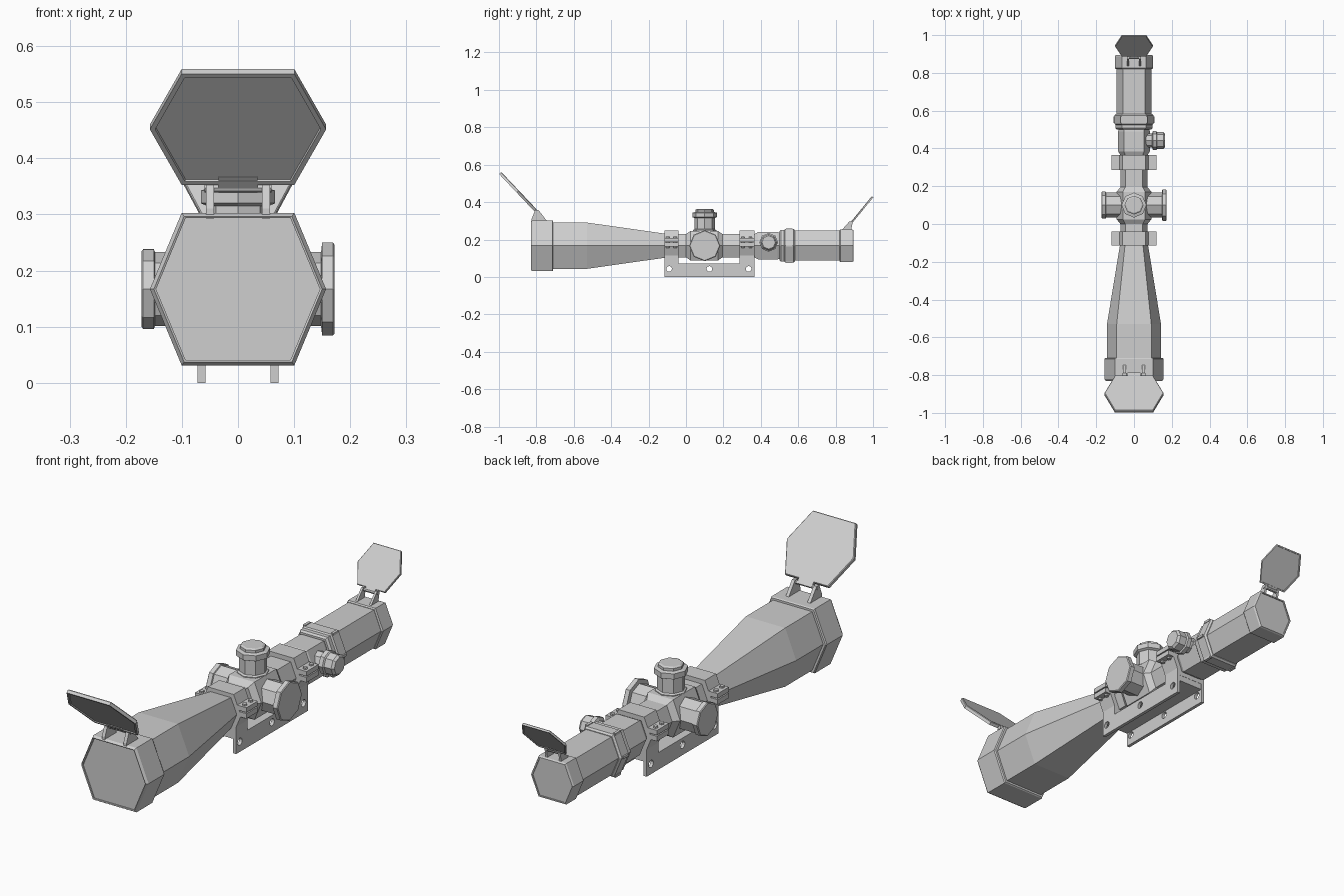
import bpy, bmesh, math
from mathutils import Vector

cube = bpy.data.objects.get("Cube")
if cube:
    bpy.data.objects.remove(cube, do_unlink=True)

grey = bpy.data.materials.new("light grey")
grey.use_nodes = True
colour = (0.62, 0.62, 0.62, 1)
grey.diffuse_color = colour
grey.node_tree.nodes["Principled BSDF"].inputs["Base Color"].default_value = colour

X, Y, Z = Vector((1, 0, 0)), Vector((0, 1, 0)), Vector((0, 0, 1))
AXIS = 0.167  # height of the optical axis
HEX = [(1, 0), (.64, .865), (-.64, .865), (-1, 0), (-.64, -.865), (.64, -.865)]


def ngon(n):
    return [(math.cos(math.tau * i / n), math.sin(math.tau * i / n)) for i in range(n)]


OCT = ngon(8)


def loft(name, shape, stations, origin=(0, 0, 0), u=X, v=Z, w=Y):
    """Skin a 2D shape through (distance, scale) stations along w."""
    bm = bmesh.new()
    rings = [[bm.verts.new(Vector(origin) + u * (p * s) + v * (q * s) + w * d)
              for p, q in shape] for d, s in stations]
    n = len(shape)
    for a, b in zip(rings, rings[1:]):
        for i in range(n):
            j = (i + 1) % n
            bm.faces.new((a[i], a[j], b[j], b[i]))
    bm.faces.new(rings[0])
    bm.faces.new(rings[-1])
    bmesh.ops.recalc_face_normals(bm, faces=bm.faces)
    mesh = bpy.data.meshes.new(name)
    bm.to_mesh(mesh)
    bm.free()
    mesh.materials.append(grey)
    obj = bpy.data.objects.new(name, mesh)
    bpy.context.collection.objects.link(obj)
    return obj


def box(name, x, y, z):
    shape = [(x[0], z[0]), (x[1], z[0]), (x[1], z[1]), (x[0], z[1])]
    return loft(name, shape, [(y[0], 1), (y[1], 1)])


def plate(name, profile, x0, x1):
    """Extrude a y-z profile across x."""
    return loft(name, profile, [(x0, 1), (x1, 1)], u=Y, v=Z, w=X)


# Main tube sections, each a hexagonal loft along y
centre = (0, 0, AXIS)
loft("front_cap", HEX, [(-.822, .146), (-.828, .146), (-.83, .15), (-.82, .157),
                        (-.715, .157), (-.71, .153), (-.71, .14)], centre)
loft("front_bell", HEX, [(-.72, .143), (-.53, .143), (-.11, .074)], centre)
loft("main_tube", HEX, [(-.12, .072), (.4, .072)], centre)
loft("turret_housing", HEX, [(.0, .072), (.025, .092), (.17, .092), (.195, .072)], centre)
loft("rear_housing", HEX, [(.365, .072), (.385, .084), (.49, .084), (.51, .078)], centre)
loft("zoom_ring", HEX, [(.5, .09), (.508, .098), (.525, .098), (.53, .104),
                        (.575, .104), (.582, .096)], centre)
loft("eyepiece", HEX, [(.57, .093), (.84, .093)], centre)
loft("rear_cap", HEX, [(.82, .095), (.825, .1), (.888, .1), (.895, .096),
                       (.895, .09), (.891, .09)], centre)
# Grip ribs on the zoom ring corners
for p, q in HEX:
    px, pz = p * .102, AXIS + q * .102
    box("zoom_rib", (px - .006, px + .006), (.535, .57), (pz - .005, pz + .005))

# Elevation turret on top
loft("top_turret", OCT, [(.2, .062), (.25, .062), (.255, .055), (.315, .055),
                         (.32, .066), (.343, .066), (.347, .05), (.358, .05),
                         (.363, .042)], (0, .1, 0), u=X, v=Y, w=Z)

# Side turrets, the left one with a larger cap
for side, cap in ((1, .083), (-1, .071)):
    loft("side_turret", OCT, [(.03, .066), (.125, .066), (.148, .066), (.15, cap),
                              (.169, cap), (.172, cap - .004)],
         (0, .1, AXIS), u=Y, v=Z, w=X * side)

# Small adjustment knob on the rear housing
loft("rear_knob", OCT, [(.05, .036), (.095, .036), (.1, .05), (.118, .05),
                        (.122, .044), (.155, .044), (.165, .036)],
     (0, .442, .185), u=Y, v=Z, w=X)

# Mount: side rails with towers, a bridge, and drilled holes
rail = [(-.115, 0), (.365, 0), (.365, .18), (.285, .18), (.285, .072),
        (-.04, .072), (-.04, .18), (-.115, .18)]
cutters = []
for hole_y in (-.09, .125, .335):
    cutter = loft("hole_cutter", ngon(12), [(-.1, .015), (.1, .015)],
                  (0, hole_y, .043), u=Y, v=Z, w=X)
    cutter.hide_render = True
    cutter.hide_viewport = True
    cutter.display_type = "WIRE"
    cutters.append(cutter)
for side, x0 in (("left", .058), ("right", -.072)):
    obj = plate(side + "_mount_rail", rail, x0, x0 + .014)
    for cutter in cutters:
        mod = obj.modifiers.new("hole", "BOOLEAN")
        mod.operation = "DIFFERENCE"
        mod.solver = "EXACT"
        mod.object = cutter
box("mount_bridge", (-.059, .059), (-.114, .364), (.06, .071))

# Clamp rings with bolted ears
for y0, y1 in ((-.115, -.04), (.285, .365)):
    mid = (y0 + y1) / 2
    box("ring_base", (-.059, .059), (y0 + .001, y1 - .001), (.065, .13))
    loft("clamp_ring", HEX, [(y0, .094), (y1, .094)], centre)
    for side in (-1, 1):
        ear = sorted((side * .055, side * .12))
        box("lower_ear", ear, (y0, y1), (.162, .183))
        box("upper_ear", ear, (y0, y1), (.188, .208))
        for dy in (-.02, .02):
            loft("ear_bolt", ngon(6), [(.155, .01), (.215, .01)],
                 (side * .1, mid + dy, 0), u=X, v=Y, w=Z)


def flip_lid(name, end, size, lid_centre, slope, cap_top, cap_y, thick):
    """Open hexagonal lid with a recessed inner face, hinge arms and pin."""
    up = Vector((0, end * slope[0], slope[1])).normalized()
    inner = Vector((0, end * up.z, -abs(up.y)))
    loft(name + "_lid", HEX, [(-thick, size * .98), (-thick * .6, size), (thick, size),
                              (thick, size * .94), (thick * .5, size * .93)],
         lid_centre, u=X, v=up, w=inner)
    # Hinge tongue reaching from the lid edge down to the pin
    edge = Vector(lid_centre) - up * size * .86
    tongue = [(-size * .22, -size * .14), (size * .22, -size * .14),
              (size * .22, size * .1), (-size * .22, size * .1)]
    loft(name + "_hinge_tongue", tongue, [(-thick, 1), (thick * .8, 1)],
         edge, u=X, v=up, w=inner)
    pin = edge - up * size * .1
    loft(name + "_hinge_pin", ngon(8), [(-size * .38, .008), (size * .38, .008)],
         pin, u=Y, v=Z, w=X)
    arm = [(cap_y, cap_top - .01), (cap_y, cap_top + .008),
           (pin.y + end * .01, pin.z + .01), (pin.y - end * .008, pin.z + .01),
           (cap_y - end * size * .5, cap_top), (cap_y - end * size * .5, cap_top - .01)]
    for x in (-.32, .32):
        plate(name + "_hinge_arm", arm, (x - .045) * size, (x + .045) * size)


flip_lid("front", -1, .157, (0, -.9, .457), (.7, .74), .303, -.825, .008)
flip_lid("rear", 1, .1, (0, .943, .362), (.63, .77), .253, .885, .005)
